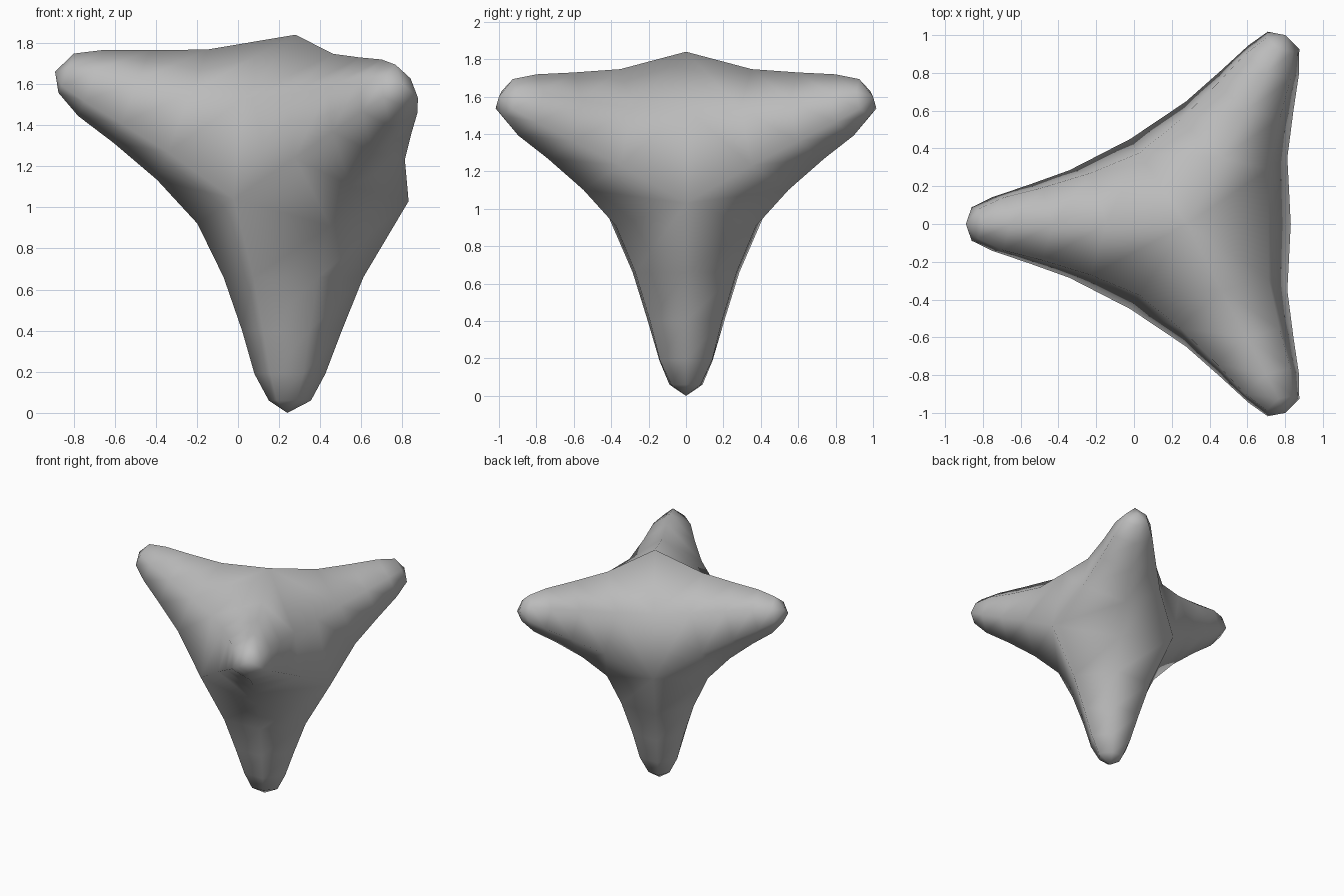
import bpy
import bmesh
from mathutils import Vector

cube = bpy.data.objects.get("Cube")
if cube:
    bpy.data.objects.remove(cube, do_unlink=True)

# Core, four leg tips and the bulge between each trio of legs (opposite a tip)
core = Vector((0.24, 0, 1.22))
tips = [Vector(p) - core for p in
        [(0.24, 0, 0), (-0.89, 0, 1.66), (0.80, 1.0, 1.60), (0.80, -1.0, 1.60)]]
bulges = [Vector(p) - core for p in
          [(0.28, 0, 1.84), (0.83, 0, 1.03), (-0.02, -0.45, 1.04), (-0.02, 0.45, 1.04)]]

# Leg rings: distance from the core, ridge radius, valley radius
rings = [(1.16, 0.115, 0.09), (1.03, 0.185, 0.16),
         (0.82, 0.265, 0.22), (0.56, 0.37, 0.31)]


def saddle(a, b):
    """Shared point in the hollow between two legs."""
    reach = 0.57 if {a, b} == {2, 3} else 0.53
    return (tips[a].normalized() + tips[b].normalized()).normalized() * reach


def across(v, axis):
    return (v - axis * v.dot(axis)).normalized()


def add_leg(bm, leg):
    axis = tips[leg].normalized()
    p, q, r = [i for i in range(4) if i != leg]
    # Six corners in order round the leg: ridge, valley, ridge, ...
    corners = [("ridge", p), ("valley", q), ("ridge", r),
               ("valley", p), ("ridge", q), ("valley", r)]
    loops = []
    for dist, ridge, valley in rings:
        loop = []
        for kind, i in corners:
            if kind == "ridge":
                width = ridge * (0.89 if i > 1 else 1)
                side = across(bulges[i], axis)
            else:
                width = valley
                side = across(tips[i], axis)
            loop.append(bm.verts.new(core + axis * dist + side * width))
        loops.append(loop)
    loops.append([bm.verts.new(core + (bulges[i] if kind == "ridge" else saddle(leg, i)))
                  for kind, i in corners])
    end = bm.verts.new(core + tips[leg])
    for k in range(6):
        n = (k + 1) % 6
        bm.faces.new((end, loops[0][k], loops[0][n]))
        for upper, lower in zip(loops, loops[1:]):
            bm.faces.new((upper[k], lower[k], lower[n], upper[n]))


# Four-legged body, legs welded along their shared borders
bm = bmesh.new()
for leg in range(4):
    add_leg(bm, leg)
bmesh.ops.remove_doubles(bm, verts=bm.verts, dist=0.001)
bmesh.ops.recalc_face_normals(bm, faces=bm.faces)
for face in bm.faces:
    face.smooth = True
mesh = bpy.data.meshes.new("four_legged_body")
bm.to_mesh(mesh)
bm.free()
body = bpy.data.objects.new("four_legged_body", mesh)
bpy.context.collection.objects.link(body)

# Plain grey
grey = bpy.data.materials.new("plain_grey")
grey.use_nodes = True
colour = (0.5, 0.5, 0.5, 1)
grey.diffuse_color = colour
grey.node_tree.nodes["Principled BSDF"].inputs["Base Color"].default_value = colour
mesh.materials.append(grey)
